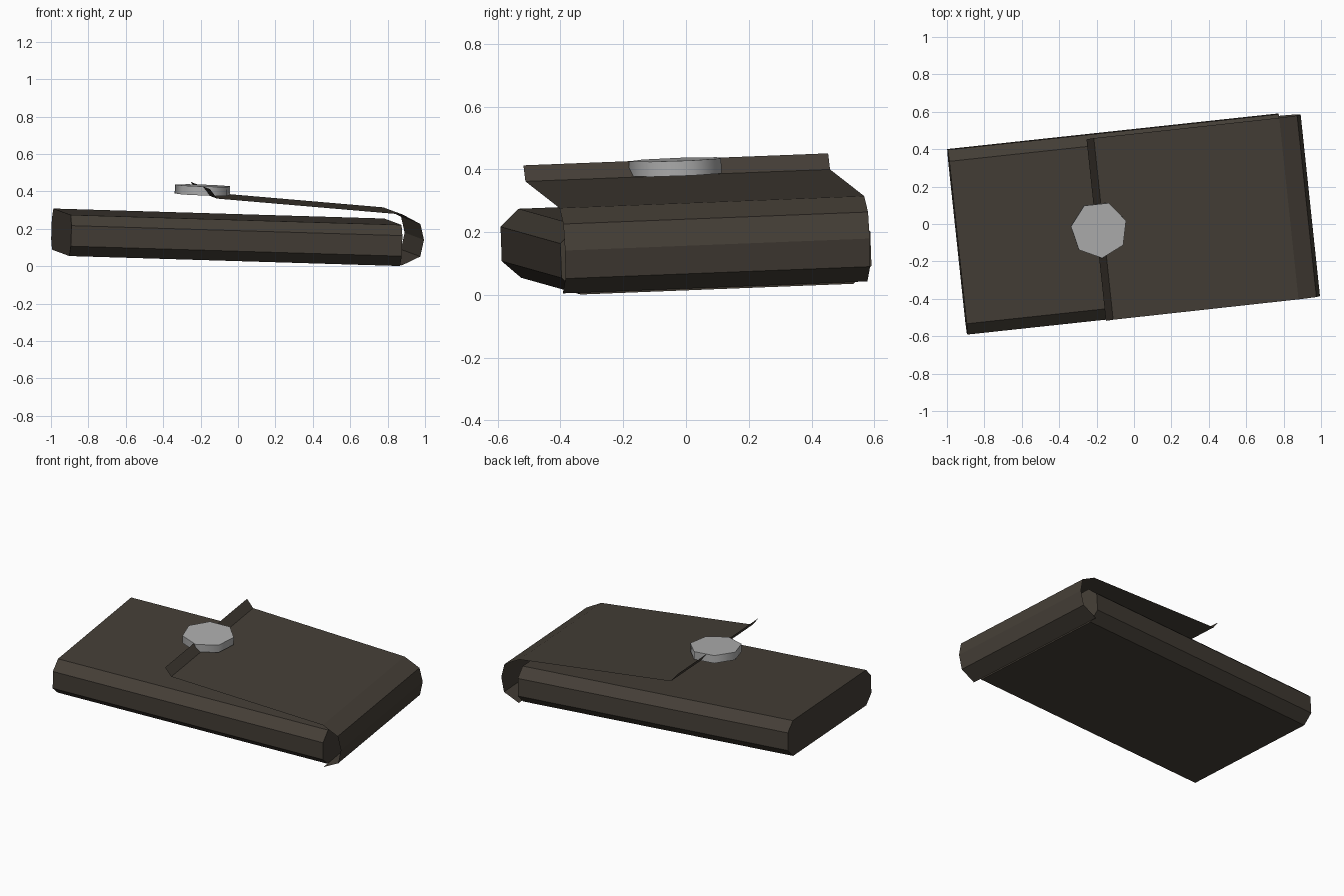
import bpy, bmesh, math
from mathutils import Vector, Matrix

if "Cube" in bpy.data.objects:
    bpy.data.objects.remove(bpy.data.objects["Cube"])

# Tilted resting frame of the case
u = Vector((0.994, 0.107, -0.030)).normalized()
v = Vector((-0.107, 0.99, 0.039))
v = (v - u * v.dot(u)).normalized()
w = u.cross(v)
FRAME = Matrix.Translation((-0.06, 0, 0.155)) @ Matrix((u, v, w)).transposed().to_4x4()


def material(name, rgb):
    m = bpy.data.materials.new(name)
    m.diffuse_color = (*rgb, 1)
    m.use_nodes = True
    m.node_tree.nodes["Principled BSDF"].inputs["Base Color"].default_value = m.diffuse_color
    return m


leather = material("dark brown", (0.058, 0.048, 0.037))
metal = material("light grey", (0.42, 0.42, 0.42))


def add_object(name, bm, mat):
    bm.transform(FRAME)
    me = bpy.data.meshes.new(name)
    bm.to_mesh(me)
    bm.free()
    me.materials.append(mat)
    ob = bpy.data.objects.new(name, me)
    bpy.context.collection.objects.link(ob)
    return ob


# Body: octagonal profile extruded along its length
bm = bmesh.new()
half = [(-0.437, -0.11), (-0.497, -0.055), (-0.497, 0.055), (-0.437, 0.11)]
profile = half + [(-y, z) for y, z in reversed(half)]
face = bm.faces.new([bm.verts.new((-0.89, y, z)) for y, z in profile])
ext = bmesh.ops.extrude_face_region(bm, geom=[face], use_keep_orig=True)
bmesh.ops.translate(bm, vec=(1.78, 0, 0),
                    verts=[g for g in ext["geom"] if isinstance(g, bmesh.types.BMVert)])
bmesh.ops.recalc_face_normals(bm, faces=bm.faces)
add_object("case_body", bm, leather)

# Flap: thin sheet wrapping from the bottom edge around the end and over the top
bm = bmesh.new()
path = [(-0.153, 0.273), (-0.112, 0.223), (0.887, 0.168), (0.985, 0.12),
        (1.007, 0.036), (0.99, -0.054), (0.893, -0.104)]
front = [bm.verts.new((x, -0.495, z)) for x, z in path]
back = [bm.verts.new((x, 0.482, z)) for x, z in path]
for i in range(len(path) - 1):
    bm.faces.new((front[i], front[i + 1], back[i + 1], back[i]))
add_object("flap", bm, leather)

# Clasp button: seven-sided disc
bm = bmesh.new()
bmesh.ops.create_cone(bm, cap_ends=True, segments=7, radius1=0.152, radius2=0.152, depth=0.048)
a0 = max(bm.verts, key=lambda p: p.co.z).co
turn = -math.pi / 2 - math.atan2(a0.y, a0.x)
bm.transform(Matrix.Translation((-0.137, -0.007, 0.249)) @ Matrix.Rotation(turn, 4, 'Z'))
button = add_object("clasp_button", bm, metal)
bpy.context.view_layer.objects.active = button
button.select_set(True)
bpy.ops.object.shade_smooth_by_angle(angle=math.radians(60))
